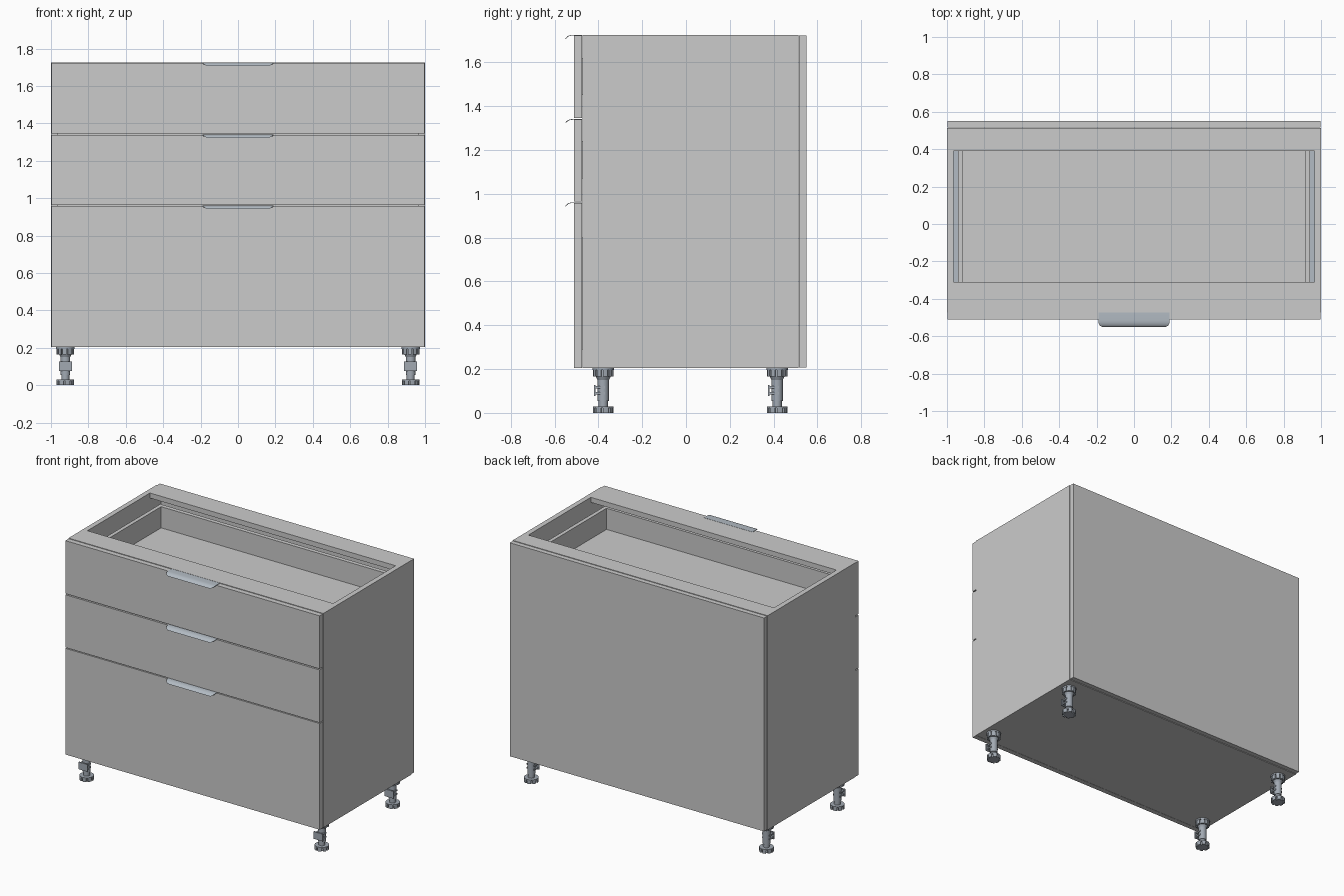
import bpy, bmesh, math
from mathutils import Matrix

if "Cube" in bpy.data.objects:
    bpy.data.objects.remove(bpy.data.objects["Cube"])

metal = bpy.data.materials.new("blue_grey_metal")
metal.diffuse_color = (0.45, 0.50, 0.55, 1)
metal.use_nodes = True
metal.node_tree.nodes["Principled BSDF"].inputs["Base Color"].default_value = metal.diffuse_color
plastic = bpy.data.materials.new("leg_plastic")
plastic.diffuse_color = (0.36, 0.40, 0.45, 1)
plastic.use_nodes = True
plastic.node_tree.nodes["Principled BSDF"].inputs["Base Color"].default_value = plastic.diffuse_color


def finish(name, bm, mat=None, smooth=False):
    bmesh.ops.recalc_face_normals(bm, faces=bm.faces)
    me = bpy.data.meshes.new(name)
    bm.to_mesh(me)
    bm.free()
    ob = bpy.data.objects.new(name, me)
    bpy.context.collection.objects.link(ob)
    if mat:
        me.materials.append(mat)
    if smooth:
        bpy.ops.object.select_all(action='DESELECT')
        ob.select_set(True)
        bpy.context.view_layer.objects.active = ob
        bpy.ops.object.shade_smooth_by_angle(angle=math.radians(35))
    return ob


def add_box(bm, x0, x1, y0, y1, z0, z1):
    m = Matrix.Translation(((x0 + x1) / 2, (y0 + y1) / 2, (z0 + z1) / 2))
    m = m @ Matrix.Diagonal((x1 - x0, y1 - y0, z1 - z0, 1))
    bmesh.ops.create_cube(bm, size=1, matrix=m)


def box(name, *dims, mat=None):
    bm = bmesh.new()
    add_box(bm, *dims)
    return finish(name, bm, mat)


def add_cyl(bm, x, y, z0, z1, r, r2=None, n=24):
    bmesh.ops.create_cone(bm, cap_ends=True, segments=n, radius1=r, radius2=r2 or r,
                          depth=z1 - z0, matrix=Matrix.Translation((x, y, (z0 + z1) / 2)))


def add_gear(bm, x, y, z0, z1, r_in, r_out, teeth):
    # notched disc: alternating radii extruded upwards
    vs = []
    for i in range(teeth):
        for f, r in ((0, r_out), (0.35, r_out), (0.7, r_out), (0.72, r_in), (0.98, r_in)):
            a = 2 * math.pi * (i + f) / teeth
            vs.append(bm.verts.new((x + r * math.cos(a), y + r * math.sin(a), z0)))
    face = bm.faces.new(vs)
    ext = bmesh.ops.extrude_face_region(bm, geom=[face], use_keep_orig=True)
    bmesh.ops.translate(bm, vec=(0, 0, z1 - z0),
                        verts=[g for g in ext["geom"] if isinstance(g, bmesh.types.BMVert)])


T = 0.036                      # board thickness
BOT, TOP = 0.205, 1.725        # carcass height
FRONT, BACK = -0.51, 0.55
YF, YB = FRONT + T, BACK - T   # carcass between door fronts and back board

# carcass
for side, s in (("left", -1), ("right", 1)):
    xs = sorted((s * (1 - T), s * 1.0))
    box(f"{side}_side_panel", *xs, YF + 0.002, YB, BOT, TOP)
box("bottom_panel", -1 + T, 1 - T, YF + 0.002, YB, BOT, BOT + T)
box("back_panel", -0.998, 0.998, YB + 0.002, BACK, BOT + 0.003, TOP - 0.003)
box("front_top_rail", -1 + T, 1 - T, YF + 0.002, -0.31, TOP - T, TOP)
box("back_top_rail", -1 + T, 1 - T, 0.39, YB, TOP - T, TOP)


def handle(name, z):
    # thin folded pull: rows of (y, drop, half width)
    rows = [(YF, 0, .19), (-.515, 0, .19), (-.526, -.001, .19), (-.536, -.004, .187),
            (-.543, -.008, .182), (-.548, -.013, .175), (-.55, -.018, .168)]
    bm = bmesh.new()
    loops = [[[bm.verts.new((sx * w, y + (k * .003 if i > 3 else 0), z + d - (k * .003 if i < 5 else 0)))
               for sx in (-1, 1)] for i, (y, d, w) in enumerate(rows)] for k in (0, 1)]
    top, low = loops
    for i in range(len(rows) - 1):
        bm.faces.new((top[i][0], top[i][1], top[i + 1][1], top[i + 1][0]))
        bm.faces.new((low[i][0], low[i + 1][0], low[i + 1][1], low[i][1]))
        for e in (0, 1):
            bm.faces.new((top[i][e], top[i + 1][e], low[i + 1][e], low[i][e]))
    for i in (0, -1):
        bm.faces.new((top[i][0], top[i][1], low[i][1], low[i][0]))
    finish(name, bm, metal, True)


# drawers: front, open box, runners and pull
drawers = [("lower", BOT, 0.958, 0.29, 0.80),
           ("middle", 0.964, 1.338, 1.07, 1.24),
           ("upper", 1.346, 1.722, 1.45, 1.62)]
for label, z0, z1, b0, b1 in drawers:
    box(f"{label}_drawer_front", -0.998, 0.998, FRONT, YF, z0, z1)
    bm = bmesh.new()
    add_box(bm, -0.915, 0.915, -0.416, 0.445, b0, b0 + 0.02)
    for s in (-1, 1):
        add_box(bm, *sorted((s * 0.915, s * 0.942)), YF, 0.475, b0, b1)
    add_box(bm, -0.915, 0.915, YF, -0.416, b0, b1)
    add_box(bm, -0.915, 0.915, 0.445, 0.475, b0, b1)
    finish(f"{label}_drawer_box", bm)
    for side, s in (("left", -1), ("right", 1)):
        box(f"{label}_{side}_runner", *sorted((s * 0.942, s * (1 - T))),
            YF + 0.02, 0.46, b0, b0 + 0.06, mat=metal)
    handle(f"{label}_handle", z1 + 0.003)

# adjustable legs with a plinth clip on the front of each
for xn, x in (("left", -0.923), ("right", 0.923)):
    for yn, y in (("front", -0.378), ("back", 0.416)):
        bm = bmesh.new()
        add_gear(bm, x, y, 0, 0.024, 0.036, 0.047, 8)
        add_cyl(bm, x, y, 0.022, 0.03, 0.047)
        add_cyl(bm, x, y, 0.03, 0.075, 0.021)
        add_cyl(bm, x, y, 0.055, 0.17, 0.026)
        add_gear(bm, x, y, 0.165, 0.197, 0.039, 0.047, 10)
        add_cyl(bm, x, y, 0.195, BOT, 0.049)
        add_cyl(bm, x, y, 0.15, 0.166, 0.026, 0.034)
        finish(f"{yn}_{xn}_leg", bm, plastic, True)
        bm = bmesh.new()
        add_box(bm, x - 0.035, x + 0.035, y - 0.042, y - 0.034, 0.077, 0.128)
        for z in (0.085, 0.112):
            add_box(bm, x - 0.03, x + 0.03, y - 0.034, y + 0.008, z, z + 0.01)
        finish(f"{yn}_{xn}_plinth_clip", bm, plastic)
